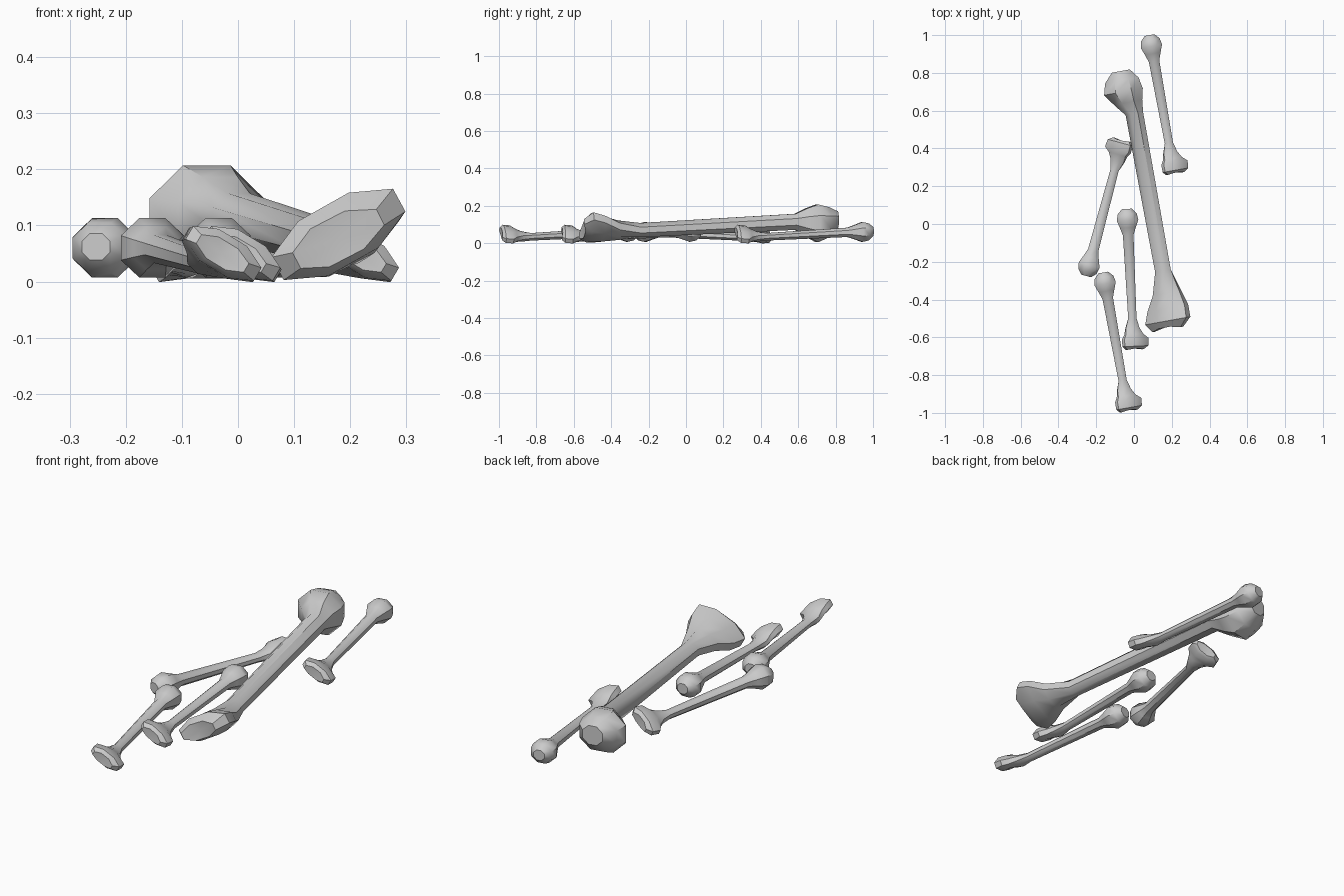
import bpy, bmesh
from math import sin, cos, pi, radians

if "Cube" in bpy.data.objects:
    bpy.data.objects.remove(bpy.data.objects["Cube"])

# ring: distance along bone, centre x, centre z, half width, half height, tilt in degrees
SMALL = [
    (0.000, 0.000, .062, .026, .024, 0),
    (0.025, 0.000, .060, .050, .045, 0),
    (0.060, 0.000, .060, .057, .053, 0),
    (0.100, 0.000, .059, .042, .038, 0),
    (0.140, 0.000, .058, .028, .025, 0),
    (0.580, 0.002, .034, .022, .020, 0),
    (0.630, 0.000, .036, .036, .025, -10),
    (0.665, 0.006, .042, .050, .029, -24),
    (0.688, 0.013, .047, .074, .031, -30),
    (0.728, 0.011, .050, .072, .033, -31),
    (0.746, 0.006, .050, .050, .022, -31),
]
LARGE = [
    (0.000, -.030, .125, .048, .045, 0),
    (0.050, -.034, .112, .090, .080, 0),
    (0.110, -.036, .106, .104, .101, 0),
    (0.170, -.022, .110, .076, .076, 0),
    (0.235, 0.000, .114, .047, .043, 0),
    (1.080, 0.000, .070, .042, .038, 0),
    (1.200, 0.000, .069, .074, .046, 16),
    (1.280, -.010, .076, .112, .052, 27),
    (1.345, -.022, .084, .126, .056, 29),
    (1.390, -.030, .076, .085, .038, 27),
]


def bone(name, rings, loc, angle, sides=8, dent=.008):
    bm = bmesh.new()
    loops = []
    for d, cx, cz, rx, rz, tilt in rings:
        t = radians(tilt)
        loop = []
        for i in range(sides):
            a = 2 * pi * (i + .5) / sides
            k = 1 / cos(pi / sides)
            x, z = rx * k * cos(a), rz * k * sin(a)
            loop.append(bm.verts.new((cx + x * cos(t) - z * sin(t), -d,
                                      cz + x * sin(t) + z * cos(t))))
        loops.append(loop)
    for a, b in zip(loops, loops[1:]):
        for i in range(sides):
            j = (i + 1) % sides
            bm.faces.new((a[i], a[j], b[j], b[i]))
    bm.faces.new(loops[0])
    # joint end: cap with a shallow dent
    cap = bm.faces.new(loops[-1])
    centre = bmesh.ops.poke(bm, faces=[cap])["verts"][0]
    centre.co.y += dent
    # notch between the two knuckles
    for i in (sides // 4, sides * 3 // 4):
        for v in (loops[-1][i], loops[-1][i - 1]):
            v.co.y += dent * .6
    bmesh.ops.recalc_face_normals(bm, faces=bm.faces)
    me = bpy.data.meshes.new(name)
    bm.to_mesh(me)
    bm.free()
    ob = bpy.data.objects.new(name, me)
    bpy.context.collection.objects.link(ob)
    ob.location = (loc[0], loc[1], 0)
    ob.rotation_euler.z = radians(angle)
    bpy.context.view_layer.objects.active = ob
    ob.select_set(True)
    bpy.ops.object.shade_smooth_by_angle(angle=radians(40))
    ob.select_set(False)


# large bone and the four small ones lying around it
bone("large_bone", LARGE, (-.040, .815), 10.3, dent=.02)
bone("small_bone_back", SMALL, (.082, 1.0), 10)
bone("small_bone_left", SMALL, (-.253, -.275), 164.8)
bone("small_bone_middle", SMALL, (-.037, .080), 2.6)
bone("small_bone_front", SMALL, (-.163, -.257), 10)
